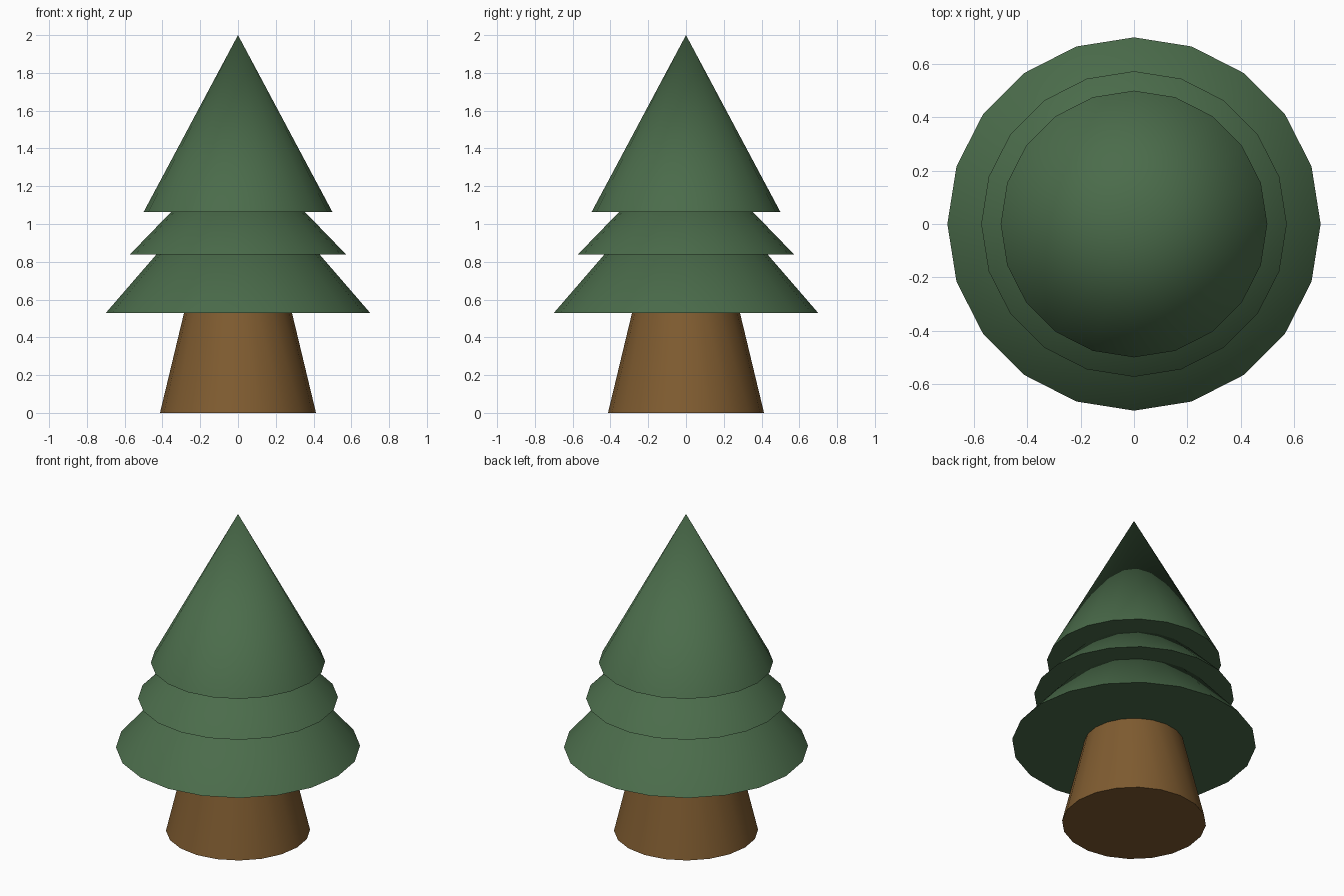
import bpy, math

if "Cube" in bpy.data.objects:
    bpy.data.objects.remove(bpy.data.objects["Cube"])

SIDES = 20


def material(name, rgb):
    m = bpy.data.materials.new(name)
    m.diffuse_color = (*rgb, 1.0)
    m.use_nodes = True
    m.node_tree.nodes["Principled BSDF"].inputs["Base Color"].default_value = m.diffuse_color
    return m


green = material("needle green", (0.070, 0.150, 0.070))
brown = material("bark brown", (0.215, 0.107, 0.030))


def cone(name, r_bottom, r_top, z_bottom, z_top, mat):
    """Closed upright cone or frustum with a vertex on the x axis."""
    bpy.ops.mesh.primitive_cone_add(
        vertices=SIDES, radius1=r_bottom, radius2=r_top,
        depth=z_top - z_bottom, location=(0, 0, (z_bottom + z_top) / 2))
    ob = bpy.context.object
    ob.name = name
    ob.data.materials.append(mat)
    bpy.ops.object.shade_smooth_by_angle(angle=math.radians(35))
    return ob


# Tapered trunk, ending just inside the lowest tier
cone("trunk", 0.413, 0.27, 0.0, 0.595, brown)

# Three foliage tiers; the lower tips are hidden inside the tier above
cone("lower_foliage", 0.70, 0.0, 0.529, 1.338, green)
cone("middle_foliage", 0.573, 0.0, 0.838, 1.43, green)
cone("top_foliage", 0.50, 0.0, 1.063, 2.0, green)
